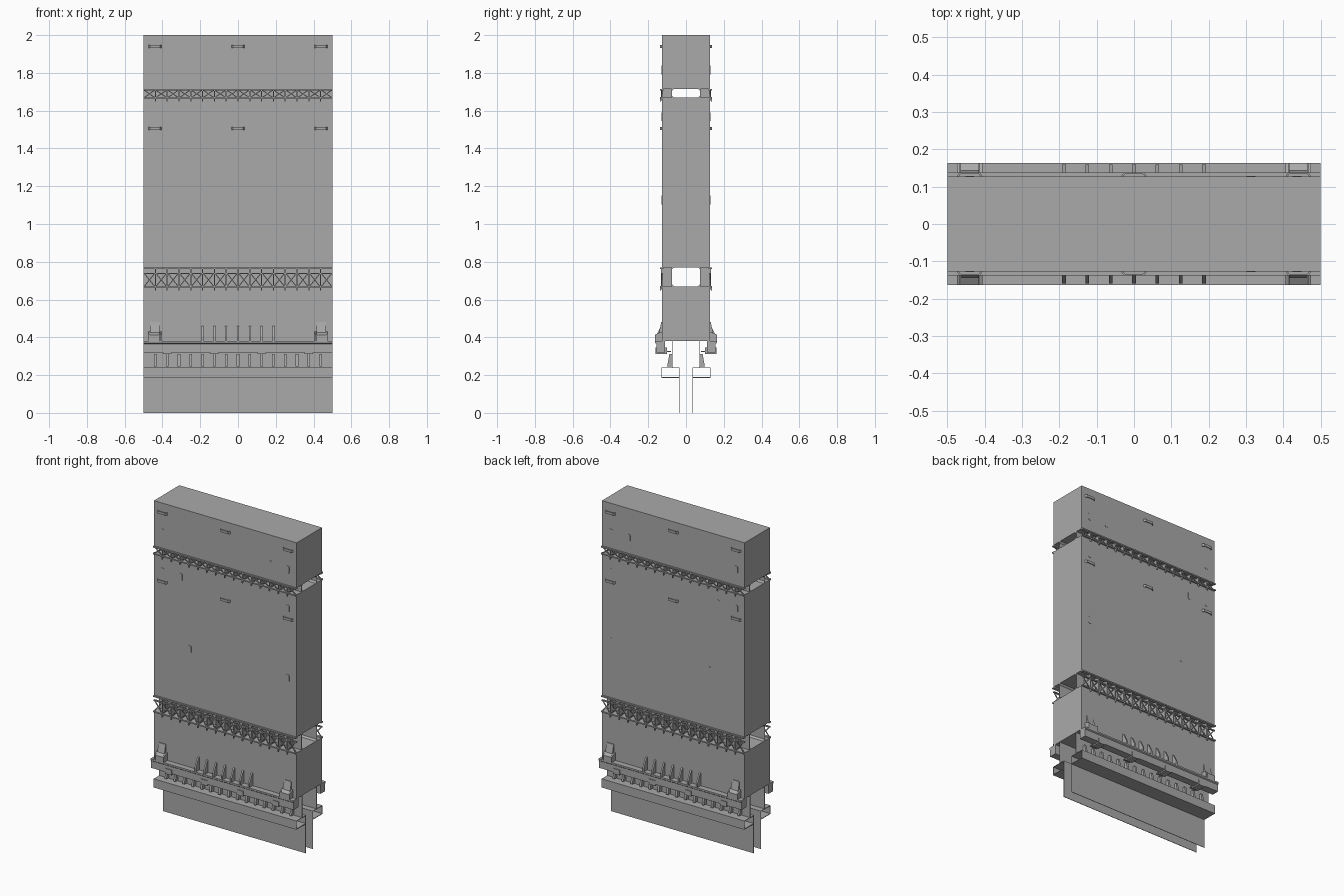
import bpy
import bmesh
from mathutils import Vector

cube = bpy.data.objects.get("Cube")
if cube:
    bpy.data.objects.remove(cube, do_unlink=True)

grey = bpy.data.materials.new("plain grey")
grey.use_nodes = True
grey.diffuse_color = (0.4, 0.4, 0.4, 1)
grey.node_tree.nodes["Principled BSDF"].inputs["Base Color"].default_value = (0.4, 0.4, 0.4, 1)

HALF = 0.5        # half length of the wall
FACE = 0.127      # outer skin
WEB = 0.074       # recessed inner skin
BAY = 0.0625      # rib spacing
RIBS = [i * BAY for i in range(-7, 8)]
BAYS = [(i + 0.5) * BAY for i in range(-8, 8)]


def extrude(bm, ring, offset):
    """Solid from a ring of points pushed along an offset."""
    base = bm.faces.new([bm.verts.new(p) for p in ring])
    out = bmesh.ops.extrude_face_region(bm, geom=[base], use_keep_orig=True)
    moved = [g for g in out["geom"] if isinstance(g, bmesh.types.BMVert)]
    bmesh.ops.translate(bm, verts=moved, vec=offset)


def finish(name, bm, mirror=True):
    if mirror:
        copy = bmesh.ops.duplicate(bm, geom=bm.verts[:] + bm.edges[:] + bm.faces[:])
        for g in copy["geom"]:
            if isinstance(g, bmesh.types.BMVert):
                g.co.y = -g.co.y
    bmesh.ops.recalc_face_normals(bm, faces=bm.faces[:])
    mesh = bpy.data.meshes.new(name)
    bm.to_mesh(mesh)
    bm.free()
    mesh.materials.append(grey)
    ob = bpy.data.objects.new(name, mesh)
    bpy.context.collection.objects.link(ob)
    return ob


def section(name, profile, xs=(0,), width=2 * HALF, mirror=True):
    """A (y, z) profile run along x at each centre in xs."""
    bm = bmesh.new()
    for x in xs:
        extrude(bm, [(x - width / 2, y, z) for y, z in profile], (width, 0, 0))
    return finish(name, bm, mirror)


def rect(y0, y1, z0, z1):
    return [(y0, z0), (y1, z0), (y1, z1), (y0, z1)]


def bar(bm, a, b, t):
    """Square bar in the xz plane between two points."""
    a, b = Vector(a), Vector(b)
    side = (b - a).cross(Vector((0, 1, 0))).normalized() * t / 2
    extrude(bm, [a - side, b - side, b + side, a + side], (0, t, 0))


# Main hollow-looking blocks
for label, z0, z1 in (("lower", 0.38, 0.67), ("middle", 0.77, 1.67), ("upper", 1.715, 2.0)):
    section(label + "_block", rect(-FACE, FACE, z0, z1), mirror=False)


# Trussed openings between blocks
def truss(label, z0, z1, brace_top):
    c = 0.01
    section(label + "_web", [(WEB, z0 + c), (WEB - c, z0), (WEB + 0.004, z0),
                             (WEB + 0.004, z1), (WEB - c, z1), (WEB, z1 - c)])
    section(label + "_ribs", rect(WEB, FACE, z0, z1), RIBS, 0.006)
    section(label + "_top_chord", rect(FACE - 0.008, 0.138, z1 - 0.008, z1))
    section(label + "_bottom_chord", rect(FACE - 0.008, 0.138, z0 - 0.005, z0 + 0.003))
    if brace_top < z1 - 0.01:
        section(label + "_middle_chord", rect(FACE - 0.006, 0.132, brace_top - 0.004, brace_top + 0.003))
    bm = bmesh.new()
    for x in BAYS:
        l, r, y = x - BAY / 2 + 0.004, x + BAY / 2 - 0.004, FACE - 0.002
        bar(bm, (l, y, z0), (r, y, brace_top), 0.005)
        bar(bm, (l, y, brace_top), (r, y, z0), 0.005)
    for x in RIBS:
        bar(bm, (x, FACE, z0), (x, FACE, z1), 0.006)
    finish(label + "_cross_braces", bm)
    section(label + "_hangers", [(FACE, z0 - 0.005), (0.138, z0 - 0.005), (0.138, z0 - 0.022),
                                 (0.132, z0 - 0.022), (FACE, z0 - 0.012)], RIBS, 0.005)


truss("lower_truss", 0.67, 0.77, 0.738)
truss("upper_truss", 1.67, 1.715, 1.708)

# Grab handles
bm = bmesh.new()
for z in (1.505, 1.94):
    for x in (-0.44, 0, 0.44):
        outer = [(-0.035, 0), (-0.027, 0.011), (0.027, 0.011), (0.035, 0)]
        inner = [(0.029, 0), (0.024, 0.007), (-0.024, 0.007), (-0.029, 0)]
        extrude(bm, [(x + u, FACE + v, z - 0.008) for u, v in outer + inner], (0, 0, 0.016))
finish("grab_handles", bm)

# Small slot covers with clipped corners
bm = bmesh.new()
for z, xs in ((1.815, (-0.44, 0.313, 0.437)), (1.567, (-0.44, -0.313, 0.437)), (1.127, (-0.25, 0.437))):
    for x in xs:
        w, h, c = 0.012, 0.023, 0.005
        ring = [(w, h - c), (w - c, h), (c - w, h), (-w, h - c),
                (-w, c - h), (c - w, -h), (w - c, -h), (w, c - h)]
        extrude(bm, [(x + u, FACE - 0.002, z + v) for u, v in ring], (0, 0.004, 0))
finish("slot_covers", bm)

# Outer rail with its buttresses, brackets and clips
section("outer_rail", [(0.11, 0.38), (0.11, 0.32), (0.157, 0.32), (0.157, 0.365), (0.163, 0.37), (0.163, 0.38)])
section("buttress_fins", [(FACE, 0.38), (0.16, 0.38), (0.16, 0.405), (0.135, 0.455), (FACE, 0.46)],
        [i * BAY for i in range(-3, 4)], 0.01)
section("mount_brackets", [(FACE, 0.38), (0.163, 0.38), (0.163, 0.412), (0.143, 0.425), (0.131, 0.48), (FACE, 0.48)],
        (-0.44, 0.44), 0.05)
section("bracket_cheeks", [(FACE, 0.38), (0.163, 0.38), (0.163, 0.415), (FACE, 0.43)],
        [s * 0.44 + d for s in (-1, 1) for d in (-0.03, 0.03)], 0.008)
CLIPS = (-0.375, -0.125, 0.125, 0.375)
section("rail_clips", rect(0.1, 0.161, 0.312, 0.345), CLIPS, 0.045)
section("clip_tongues", rect(0.08, 0.12, 0.322, 0.328), CLIPS, 0.045)

# Recessed skin with tapered stiffeners
section("recessed_skin", rect(WEB - 0.003, WEB, 0.24, 0.38))
section("stiffeners", [(WEB, 0.245), (0.1, 0.245), (0.088, 0.312), (WEB, 0.312)], RIBS, 0.014)

# Lower ledge and hanging skirt
section("ledge_bottom", rect(0.035, 0.13, 0.185, 0.189))
section("ledge_lip", rect(0.127, 0.13, 0.187, 0.24))
section("ledge_top", rect(WEB - 0.003, 0.13, 0.237, 0.24))
section("skirt", rect(0.034, 0.037, 0, 0.24))
section("skirt_cap", rect(0.034, WEB, 0.237, 0.24))
